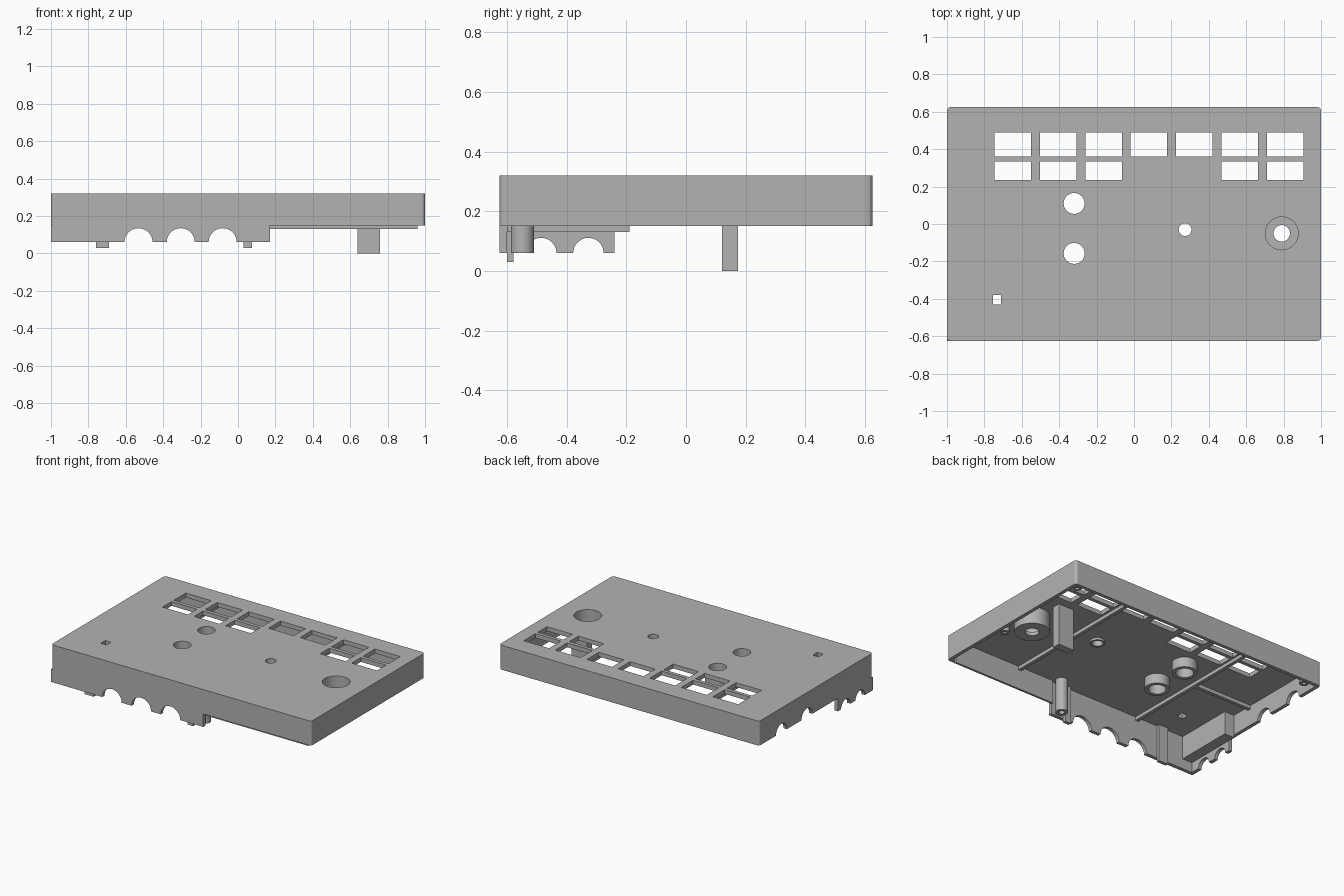
import bpy, bmesh, math
from mathutils import Matrix, Vector

if "Cube" in bpy.data.objects:
    bpy.data.objects.remove(bpy.data.objects["Cube"])

grey = bpy.data.materials.new("plain_grey")
grey.use_nodes = True
colour = (0.45, 0.45, 0.45, 1)
grey.diffuse_color = colour
grey.node_tree.nodes["Principled BSDF"].inputs["Base Color"].default_value = colour

TOP, RIM, LOW, PLATE = 0.32, 0.15, 0.06, 0.29
WX, WY, WALL = 1.0, 0.625, 0.025


def finish(name, bm, smooth=False):
    bmesh.ops.recalc_face_normals(bm, faces=bm.faces)
    mesh = bpy.data.meshes.new(name)
    bm.to_mesh(mesh)
    bm.free()
    mesh.materials.append(grey)
    ob = bpy.data.objects.new(name, mesh)
    bpy.context.collection.objects.link(ob)
    if smooth:
        activate(ob)
        bpy.ops.object.shade_smooth_by_angle()
    return ob


def activate(ob):
    bpy.ops.object.select_all(action='DESELECT')
    ob.select_set(True)
    bpy.context.view_layer.objects.active = ob


def box(name, x0, x1, y0, y1, z0, z1, corner=0):
    bm = bmesh.new()
    bmesh.ops.create_cube(bm, size=1)
    for v in bm.verts:
        v.co = ((x0 + x1) / 2 + v.co.x * (x1 - x0),
                (y0 + y1) / 2 + v.co.y * (y1 - y0),
                (z0 + z1) / 2 + v.co.z * (z1 - z0))
    if corner:
        edges = [e for e in bm.edges
                 if abs(e.verts[0].co.z - e.verts[1].co.z) > 0.01]
        bmesh.ops.bevel(bm, geom=edges, offset=corner, segments=5,
                        profile=0.5, affect='EDGES')
    return finish(name, bm)


def rod(name, x, y, z0, z1, r, axis='Z'):
    """Cylinder along z, or along x with z0..z1 as its x range and x as its z."""
    bm = bmesh.new()
    bmesh.ops.create_cone(bm, cap_ends=True, segments=40, radius1=r,
                          radius2=r, depth=z1 - z0)
    mid = (z0 + z1) / 2
    if axis == 'X':
        bm.transform(Matrix.Translation((mid, y, x)) @ Matrix.Rotation(math.pi / 2, 4, 'Y'))
    else:
        bm.transform(Matrix.Translation((x, y, mid)))
    return finish(name, bm, True)


def tube(name, x, y, z0, z1, outer, inner):
    """Hollow cylinder swept from a square ring section."""
    bm = bmesh.new()
    n = 40
    rings = []
    for r, z in ((outer, z0), (outer, z1), (inner, z1), (inner, z0)):
        rings.append([bm.verts.new((x + r * math.cos(math.tau * i / n),
                                    y + r * math.sin(math.tau * i / n), z))
                      for i in range(n)])
    for k in range(4):
        a, b = rings[k], rings[(k + 1) % 4]
        for i in range(n):
            j = (i + 1) % n
            bm.faces.new((a[i], a[j], b[j], b[i]))
    return finish(name, bm, True)


def arched_wall(name, start, end, arches, r, place, depth):
    """Low wall whose bottom edge is cut by half-round openings."""
    pts = [(start, RIM), (start, LOW)]
    for c in arches:
        pts += [(c - r * math.cos(math.pi * i / 20),
                 LOW + r * math.sin(math.pi * i / 20)) for i in range(21)]
    pts += [(end, LOW), (end, RIM)]
    bm = bmesh.new()
    face = bm.faces.new([bm.verts.new(place(u, z)) for u, z in pts])
    ext = bmesh.ops.extrude_face_region(bm, geom=[face])
    bmesh.ops.translate(bm, vec=Vector(depth),
                        verts=[g for g in ext["geom"] if isinstance(g, bmesh.types.BMVert)])
    return finish(name, bm, True)


def cut(ob, cutter):
    cutter.hide_render = True
    mod = ob.modifiers.new("cut", 'BOOLEAN')
    mod.operation, mod.solver, mod.object = 'DIFFERENCE', 'EXACT', cutter
    activate(ob)
    bpy.ops.object.modifier_apply(modifier=mod.name)
    bpy.data.objects.remove(cutter)


# Open-bottomed cover with rounded corners
cover = box("cover", -WX, WX, -WY, WY, RIM, TOP, 0.02)
cut(cover, box("cavity", -WX + WALL, WX - WALL, -WY + WALL, WY - WALL, 0, PLATE))

# Button windows: a full upper row and a partial lower row
for i in range(7):
    x = -0.745 + i * 0.2425
    cut(cover, box("window", x, x + 0.195, 0.36, 0.49, 0.25, 0.4))
    if i not in (3, 4):
        cut(cover, box("window", x, x + 0.195, 0.235, 0.335, 0.25, 0.4))

# Round and square holes in the top
for x, y, r in ((-0.32, 0.11, 0.056), (-0.32, -0.157, 0.056),
                (0.273, -0.03, 0.034), (0.79, -0.05, 0.088)):
    cut(cover, rod("hole", x, y, 0.2, 0.4, r))
cut(cover, box("square_hole", -0.755, -0.71, -0.43, -0.38, 0.2, 0.4))

# Half-round notches in the side wall
for y, r in ((-0.1, 0.07), (0.1, 0.06), (0.38, 0.06)):
    cut(cover, rod("notch", RIM, y, -1.1, -0.96, r, 'X'))

# Deep wall sections with cable arches
arched_wall("front_skirt", -WX, 0.17, (-0.532, -0.306, -0.082), 0.075,
            lambda u, z: (u, -WY, z), (0, WALL, 0))
arched_wall("side_skirt", -WY + WALL, -0.24, (-0.485, -0.327), 0.051,
            lambda u, z: (-WX, u, z), (WALL, 0, 0))
box("side_block", -0.975, -0.9, -0.6, -0.19, 0.13, PLATE)
box("front_lip", 0.17, 0.96, -0.6, -0.585, 0.13, PLATE)

# Locating tabs inside the front wall
for x0, x1 in ((-0.76, -0.69), (0.03, 0.075)):
    box("front_tab", x0, x1, -0.6, -0.577, 0.03, PLATE)

# Support post and hollow screw pillars
box("support_post", 0.64, 0.76, 0.12, 0.175, 0, PLATE)
tube("front_pillar", 0.13, -0.548, LOW, PLATE, 0.039, 0.018)
for x, y in ((0.92, -0.16), (0.93, 0.555), (-0.92, 0.555)):
    tube("screw_boss", x, y, 0.17, PLATE, 0.03, 0.012)

# Recessed knob well with a pierced floor
tube("knob_well", 0.79, -0.05, 0.175, PLATE, 0.112, 0.088)
tube("knob_well_floor", 0.79, -0.05, 0.175, 0.2, 0.09, 0.044)

# Sleeves under the round holes
for y in (0.11, -0.157):
    tube("hole_sleeve", -0.32, y, 0.22, PLATE, 0.08, 0.056)
tube("small_sleeve", 0.273, -0.03, 0.275, PLATE, 0.048, 0.034)

# Stiffening ribs beneath the top
for x in (0.44, -0.527):
    box("long_rib", x - 0.012, x + 0.012, -0.6, 0.6, 0.265, PLATE)
box("cross_rib", -0.975, -0.527, -0.052, -0.028, 0.265, PLATE)
